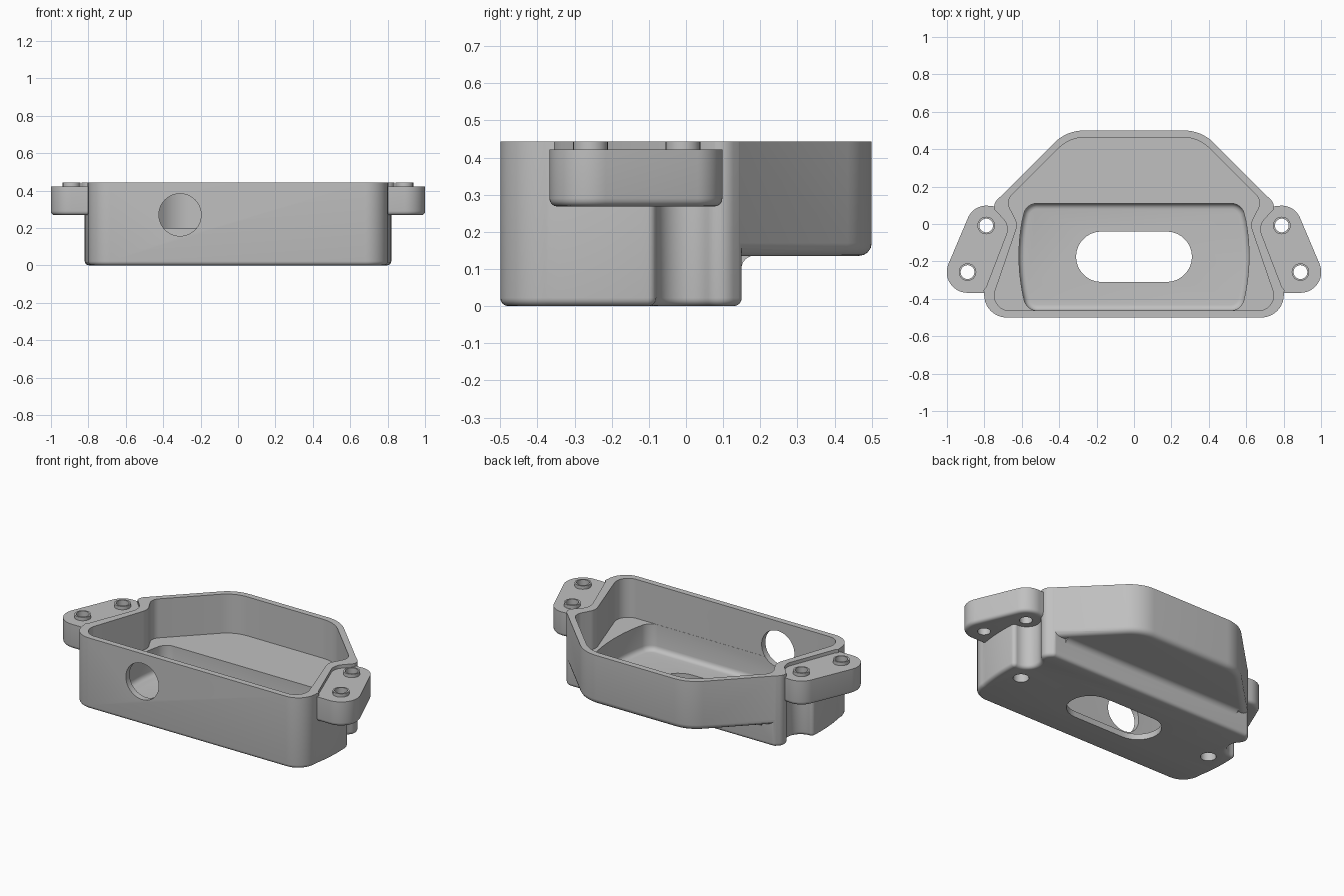
import bpy, bmesh, math
from mathutils import Vector

cube = bpy.data.objects.get("Cube")
if cube:
    bpy.data.objects.remove(cube, do_unlink=True)

grey = bpy.data.materials.new("plain grey")
grey.use_nodes = True
grey.diffuse_color = (0.53, 0.53, 0.53, 1)
grey.node_tree.nodes["Principled BSDF"].inputs["Base Color"].default_value = grey.diffuse_color


def rounded(corners, steps=8):
    """Closed outline from (x, y, radius) corners."""
    out, n = [], len(corners)
    for i, (x, y, r) in enumerate(corners):
        p = Vector((x, y))
        if r == 0:
            out.append(p)
            continue
        u = (Vector(corners[i - 1][:2]) - p).normalized()
        v = (Vector(corners[(i + 1) % n][:2]) - p).normalized()
        half = u.angle(v) / 2
        c = p + (u + v).normalized() * r / math.sin(half)
        a, b = p + u * r / math.tan(half) - c, p + v * r / math.tan(half) - c
        out += [c + a.lerp(b, k / steps).normalized() * r for k in range(steps + 1)]
    return out


def mirrored(half):
    return rounded(half + [(-x, y, r) for x, y, r in reversed(half)])


def arc(cx, cy, r, a0, a1, n=14):
    angles = [math.radians(a0 + (a1 - a0) * k / n) for k in range(n + 1)]
    return [(cx + r * math.cos(a), cy + r * math.sin(a)) for a in angles]


def bulge(x, k, y0, y1, n=8):
    """Points on a shallow outward curve along the side."""
    ys = [y0 + (y1 - y0) * i / n for i in range(n + 1)]
    return [(x - k * (y + 0.17) ** 2, y, 0) for y in ys]


def prism(name, outline, z0, z1, bevel=0.0, axis="z"):
    """Extruded outline with an optional rounded bottom edge."""
    place = {"z": lambda a, b, h: (a, b, h), "y": lambda a, b, h: (a, h, b),
             "x": lambda a, b, h: (h, a, b)}[axis]
    bm = bmesh.new()
    low = [bm.verts.new(place(p[0], p[1], z0)) for p in outline]
    high = [bm.verts.new(place(p[0], p[1], z1)) for p in outline]
    base = bm.faces.new(low)
    bm.faces.new(high)
    for i in range(len(low)):
        bm.faces.new((low[i - 1], low[i], high[i], high[i - 1]))
    bmesh.ops.recalc_face_normals(bm, faces=bm.faces)
    if bevel:
        bmesh.ops.bevel(bm, geom=list(base.edges), offset=bevel, segments=4,
                        profile=0.5, affect="EDGES")
    mesh = bpy.data.meshes.new(name)
    bm.to_mesh(mesh)
    bm.free()
    mesh.materials.append(grey)
    obj = bpy.data.objects.new(name, mesh)
    bpy.context.collection.objects.link(obj)
    return obj


def combine(target, tool, operation):
    mod = target.modifiers.new("combine", "BOOLEAN")
    mod.operation, mod.solver, mod.object = operation, "EXACT", tool
    bpy.context.view_layer.objects.active = target
    bpy.ops.object.modifier_apply(modifier=mod.name)
    bpy.data.objects.remove(tool, do_unlink=True)


# Outlines, front to back on the +x side
base = mirrored([(0.80, -0.5, 0.12)] + bulge(0.82, 0.45, -0.375, -0.12)
                + [(0.817, -0.08, 0.024)]
                + [(x, y, 0) for x, y in arc(0.79, 0, 0.08, 270, 140)]
                + [(0.766, 0.095, 0.05), (0.711, 0.15, 0.03)])
rear = mirrored([(0.6, 0, 0), (0.735, 0.125, 0), (0.36, 0.5, 0.22)])
inner = mirrored([(0.755, -0.463, 0.08), (0.745, -0.365, 0.06), (0.62, 0, 0.08),
                  (0.685, 0.123, 0.06), (0.345, 0.463, 0.2)])
pocket = mirrored([(0.575, -0.462, 0.07)] + bulge(0.615, 0.49, -0.36, 0.02)
                  + [(0.575, 0.11, 0.07)])

# Housing: deep front base plus shallow rear half, joined by a concave fillet
housing = prism("housing", base, 0, 0.46, 0.022)
combine(housing, prism("rear_half", rear, 0.135, 0.47, 0.035), "UNION")
cove = [(0.13, 0.15), (0.13, 0.1)] + arc(0.185, 0.1, 0.036, 180, 90, 6) + [(0.185, 0.15)]
combine(housing, prism("step_cove", cove, -0.63, 0.63, axis="x"), "UNION")

# Mounting ears with raised screw bosses, set lower than the rim
screws = [(0.79, -0.008), (0.89, -0.257)]
ear = (arc(*screws[1], 0.111, -90, 21.8) + arc(*screws[0], 0.106, 21.8, 100)
       + [(0.70, 0.09), (0.65, 0), (0.72, -0.2), (0.77, -0.368)])
relief = rounded([(0.81, -0.36, 0), (0.79, -0.335, 0), (0.665, -0.01, 0.08),
                  (0.765, 0.098, 0), (1.1, 0.098, 0), (1.1, -0.36, 0)])
for side in (1, -1):
    combine(housing, prism("relief", [(side * x, y) for x, y in relief], 0.4, 0.6), "DIFFERENCE")
    combine(housing, prism("ear", [(side * x, y) for x, y in ear], 0.268, 0.422, 0.022), "UNION")
    for x, y in screws:
        combine(housing, prism("boss", arc(side * x, y, 0.047, 0, 345, 23), 0.35, 0.45), "UNION")

# Level top, cavity, lower pocket, floor slot, side port and screw holes
cutters = [
    prism("top_trim", [(-2, -2), (2, -2), (2, 2), (-2, 2)], 0.443, 1),
    prism("cavity", inner, 0.2, 0.6),
    prism("pocket", pocket, 0.037, 0.4, 0.03),
    prism("slot", arc(0.175, -0.175, 0.135, -90, 90) + arc(-0.175, -0.175, 0.135, 90, 270), -0.1, 0.15),
    prism("port", arc(-0.31, 0.27, 0.113, 0, 352.5, 47), -0.6, -0.3, axis="y"),
]
for side in (1, -1):
    cutters.append(prism("base_hole", arc(side * 0.69, -0.17, 0.045, 0, 345, 23), -0.1, 0.15))
    for x, y in screws:
        cutters.append(prism("screw_hole", arc(side * x, y, 0.037, 0, 345, 23), 0.1, 0.6))
for cutter in cutters:
    combine(housing, cutter, "DIFFERENCE")

bpy.ops.object.select_all(action="DESELECT")
housing.select_set(True)
bpy.context.view_layer.objects.active = housing
bpy.ops.object.shade_smooth_by_angle(angle=math.radians(32))
